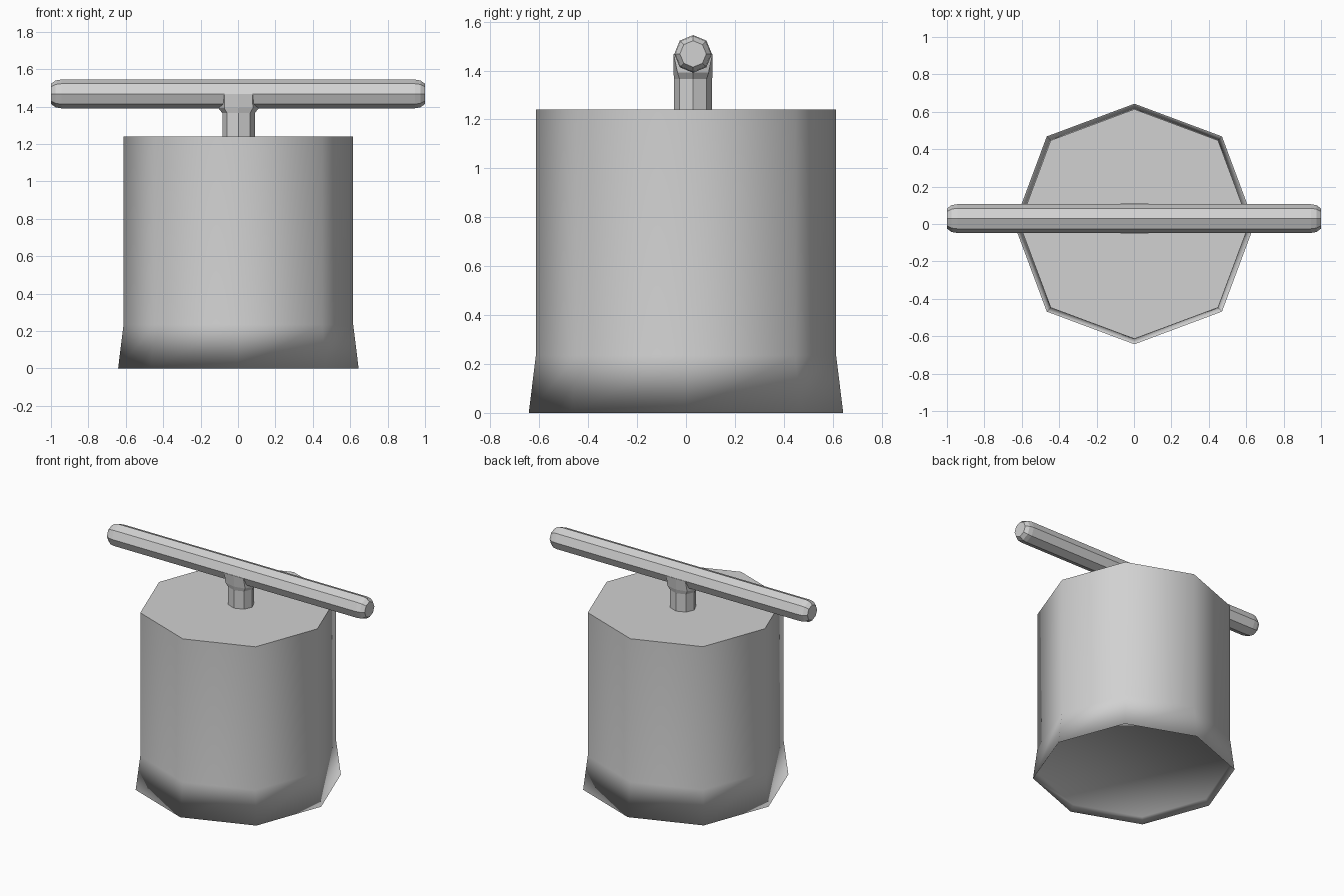
import bpy, bmesh
from math import sin, cos, tau

if "Cube" in bpy.data.objects:
    bpy.data.objects.remove(bpy.data.objects["Cube"])

grey = bpy.data.materials.new("plain grey")
grey.use_nodes = True
grey.diffuse_color = (0.64, 0.64, 0.64, 1)
bsdf = grey.node_tree.nodes["Principled BSDF"]
bsdf.inputs["Base Color"].default_value = grey.diffuse_color
bsdf.inputs["Roughness"].default_value = 0.6

SIDES = 8


def loft(name, rings, place, smooth=False):
    """Join eight-sided rings (distance, radius a, radius b) and cap both ends."""
    bm = bmesh.new()
    loops = [[bm.verts.new(place(d, a * cos(tau * i / SIDES), b * sin(tau * i / SIDES)))
              for i in range(SIDES)] for d, a, b in rings]
    for low, high in zip(loops, loops[1:]):
        for i in range(SIDES):
            j = (i + 1) % SIDES
            bm.faces.new((low[i], low[j], high[j], high[i]))
    bm.faces.new(loops[0][::-1])
    top = bm.faces.new(loops[-1])
    for face in bm.faces:
        face.smooth = smooth
    for edge in top.edges:
        edge.smooth = False
    bmesh.ops.recalc_face_normals(bm, faces=bm.faces)
    mesh = bpy.data.meshes.new(name)
    bm.to_mesh(mesh)
    bm.free()
    mesh.materials.append(grey)
    obj = bpy.data.objects.new(name, mesh)
    bpy.context.collection.objects.link(obj)
    return obj


def body_point(d, u, v):
    """The diagonal corners stand slightly further out than the others."""
    k = 1.03 if abs(u * v) > 0.01 else 1
    return (0.002 + u * k, v * k, d)


# Body: shallow recessed underside, flared foot, soft sides, crisp flat top
loft("body", [(0.04, 0.615, 0.615), (0, 0.643, 0.643), (0.235, 0.614, 0.614), (1.24, 0.614, 0.614)],
     body_point, smooth=True)

# Crossbar with rounded-off ends
BAR_Y, BAR_Z = 0.029, 1.468
half = [(1, 0.054), (0.975, 0.072), (0.945, 0.077)]
profile = [(-x, r, r) for x, r in half] + [(x, r, r) for x, r in reversed(half)]
loft("crossbar", profile, lambda d, u, v: (d, BAR_Y + u, BAR_Z + v))

# Stem that flares into a flat-sided saddle around the crossbar
SADDLE = 0.08
loft("stem", [(1.23, 0.087, 0.078), (1.365, 0.087, 0.078), (1.392, 0.108, 0.09), (BAR_Z, 0.105, 0.113)],
     lambda d, u, v: (0.003 + u, BAR_Y + max(-SADDLE, min(SADDLE, v)), d))
